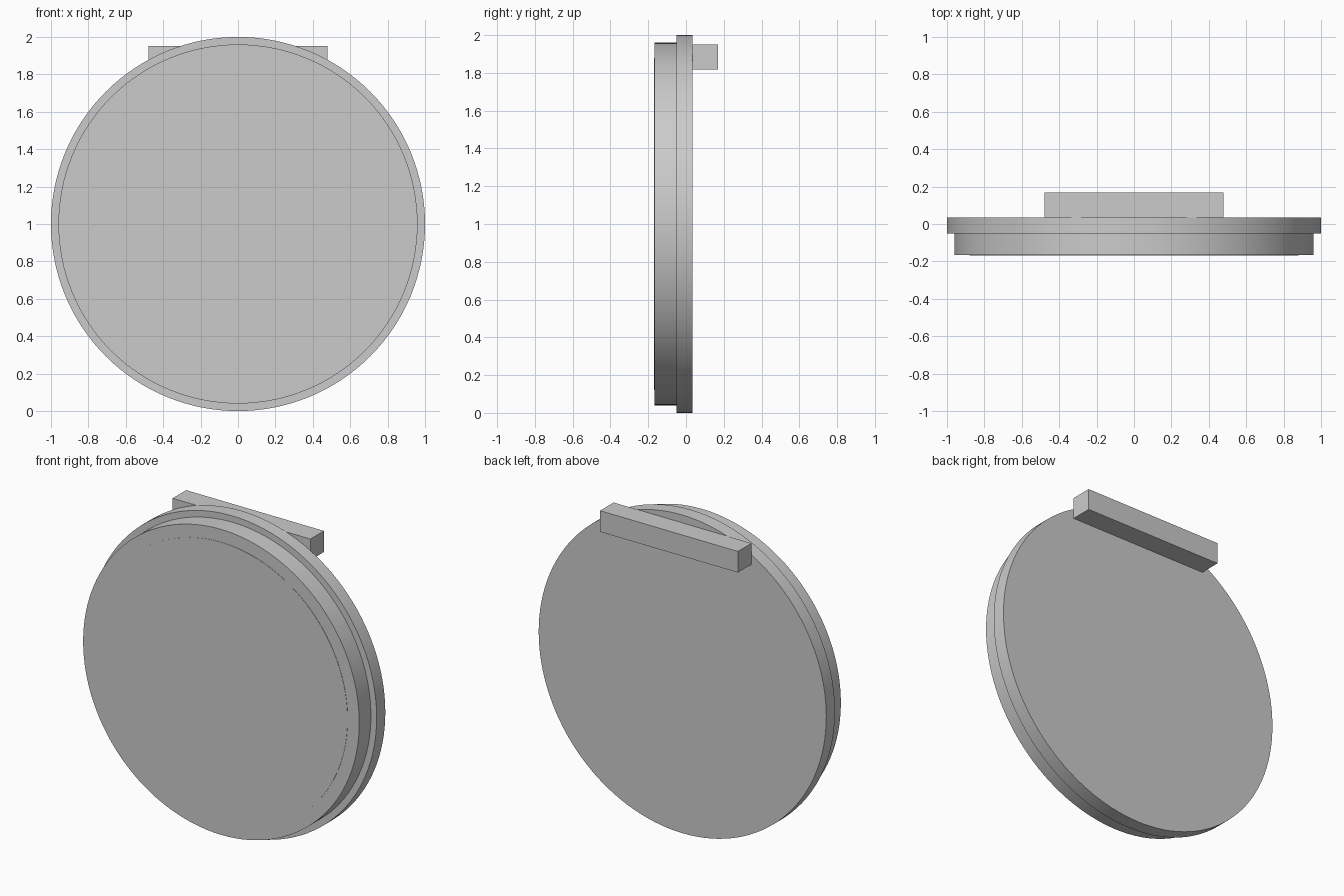
import bpy
import math

if "Cube" in bpy.data.objects:
    bpy.data.objects.remove(bpy.data.objects["Cube"], do_unlink=True)

GREY = (0.6, 0.6, 0.6, 1.0)
grey = bpy.data.materials.new("plain_grey")
grey.use_nodes = True
grey.diffuse_color = GREY
grey.node_tree.nodes["Principled BSDF"].inputs["Base Color"].default_value = GREY


def finish(name):
    obj = bpy.context.object
    obj.name = name
    obj.data.materials.append(grey)
    bpy.ops.object.transform_apply(location=False, rotation=True, scale=True)
    return obj


def disc(name, radius, front, back):
    """Upright round plate between two depths along y."""
    bpy.ops.mesh.primitive_cylinder_add(
        vertices=128, radius=radius, depth=back - front,
        location=(0, (front + back) / 2, 1), rotation=(math.pi / 2, 0, 0))
    finish(name)
    bpy.ops.object.shade_smooth_by_angle(angle=math.radians(30))


# Wide back flange, thick front body and a barely raised face plate
disc("back_flange", 1.0, -0.051, 0.035)
disc("front_body", 0.96, -0.167, -0.051)
disc("face_plate", 0.88, -0.169, -0.167)

# Square mounting bar across the top of the back
bpy.ops.mesh.primitive_cube_add(size=1, location=(0, 0.102, 1.884))
bpy.context.object.scale = (0.958, 0.134, 0.133)
finish("mounting_bar")
